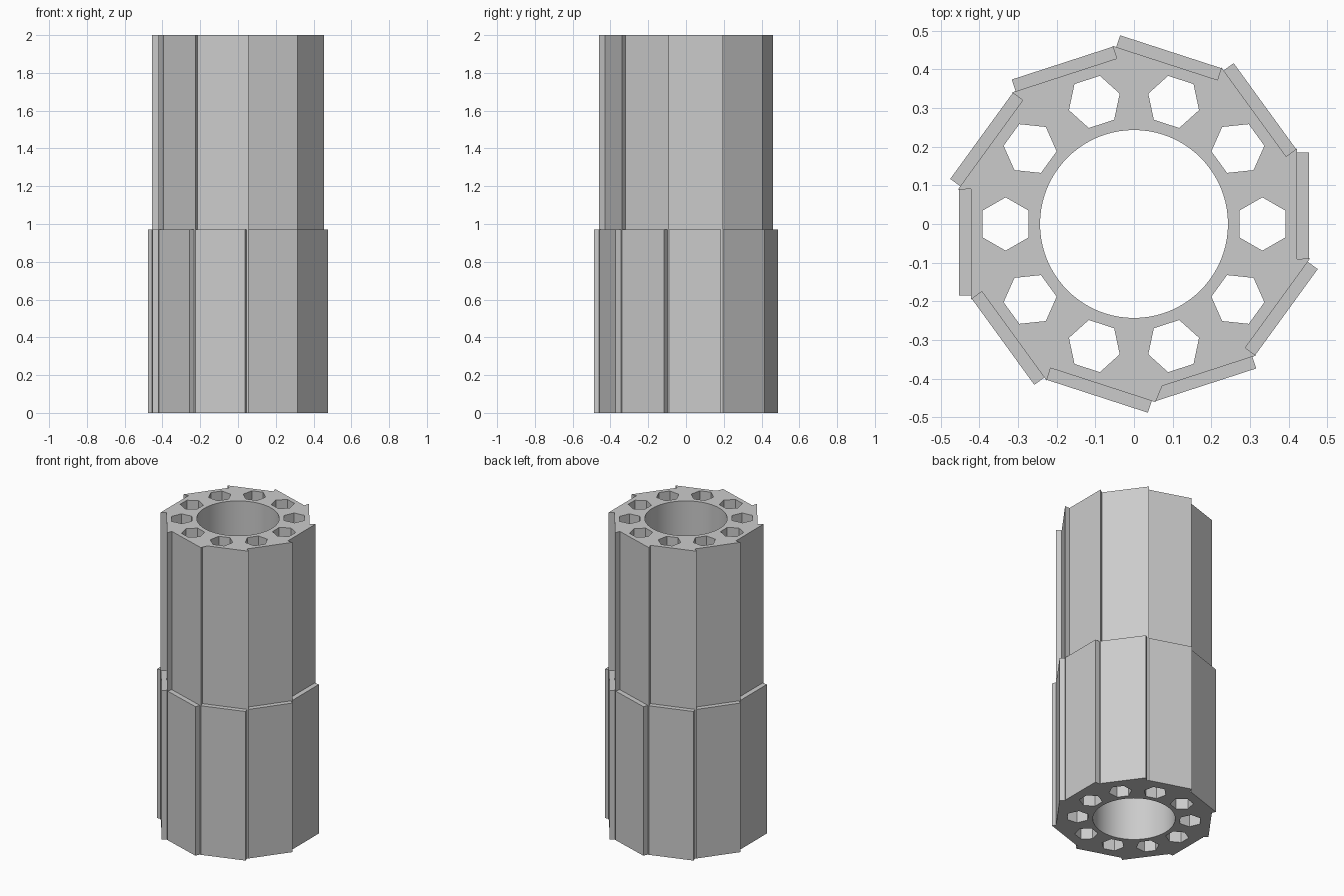
import bpy
import math
from mathutils import Matrix, Vector

SIDES = 10
STEP = math.tau / SIDES
HEIGHT = 2.0
PANEL_TOP = 0.97

cube = bpy.data.objects.get("Cube")
if cube:
    bpy.data.objects.remove(cube, do_unlink=True)

grey = bpy.data.materials.new("matte_grey")
grey.use_nodes = True
colour = (0.6, 0.6, 0.6, 1)
grey.diffuse_color = colour
grey.node_tree.nodes["Principled BSDF"].inputs["Base Color"].default_value = colour


def turned(points, index):
    """Turn 2D points about the axis by a number of tenth turns."""
    spin = Matrix.Rotation(index * STEP, 2)
    return [spin @ Vector(p) for p in points]


def ring(count, radius, centre_x=0.0, start=0.0):
    return [(centre_x + radius * math.cos(start + math.tau * i / count),
             radius * math.sin(start + math.tau * i / count)) for i in range(count)]


def extrude(name, outlines, height):
    """Fill closed outlines (inner ones become holes) and extrude them up from z = 0."""
    curve = bpy.data.curves.new(name, "CURVE")
    curve.dimensions = "2D"
    curve.fill_mode = "BOTH"
    curve.extrude = height / 2
    for outline in outlines:
        spline = curve.splines.new("POLY")
        spline.points.add(len(outline) - 1)
        for point, (x, y) in zip(spline.points, outline):
            point.co = (x, y, 0, 1)
        spline.use_cyclic_u = True
    curve.materials.append(grey)
    obj = bpy.data.objects.new(name, curve)
    bpy.context.collection.objects.link(obj)
    bpy.ops.object.select_all(action="DESELECT")
    obj.select_set(True)
    bpy.context.view_layer.objects.active = obj
    bpy.ops.object.convert(target="MESH")
    obj = bpy.context.object
    obj.data.transform(Matrix.Translation((0, 0, height / 2)))
    # Weld caps to walls
    bpy.ops.object.mode_set(mode="EDIT")
    bpy.ops.mesh.select_all(action="SELECT")
    bpy.ops.mesh.remove_doubles(threshold=0.0001)
    bpy.ops.mesh.normals_make_consistent(inside=False)
    bpy.ops.object.mode_set(mode="OBJECT")
    bpy.ops.object.shade_smooth_by_angle(angle=math.radians(25))
    return obj


# Core: stepped ten-sided outline, round bore, ring of hexagonal channels
outer = []
for i in range(SIDES):
    outer += turned([(0.421, -0.09), (0.421, 0.195)], i)
bore = ring(80, 0.243)
channel = ring(6, 0.069, 0.332, math.pi / 2)
channels = [turned(channel, i) for i in range(SIDES)]
extrude("core", [outer, bore] + channels, HEIGHT)

# Overlapping flat panels around the lower half
panel = [(0.421, -0.09), (0.453, -0.09), (0.453, 0.185), (0.421, 0.185)]
for i in range(SIDES):
    extrude(f"lower_panel_{i + 1}", [turned(panel, i)], PANEL_TOP)
